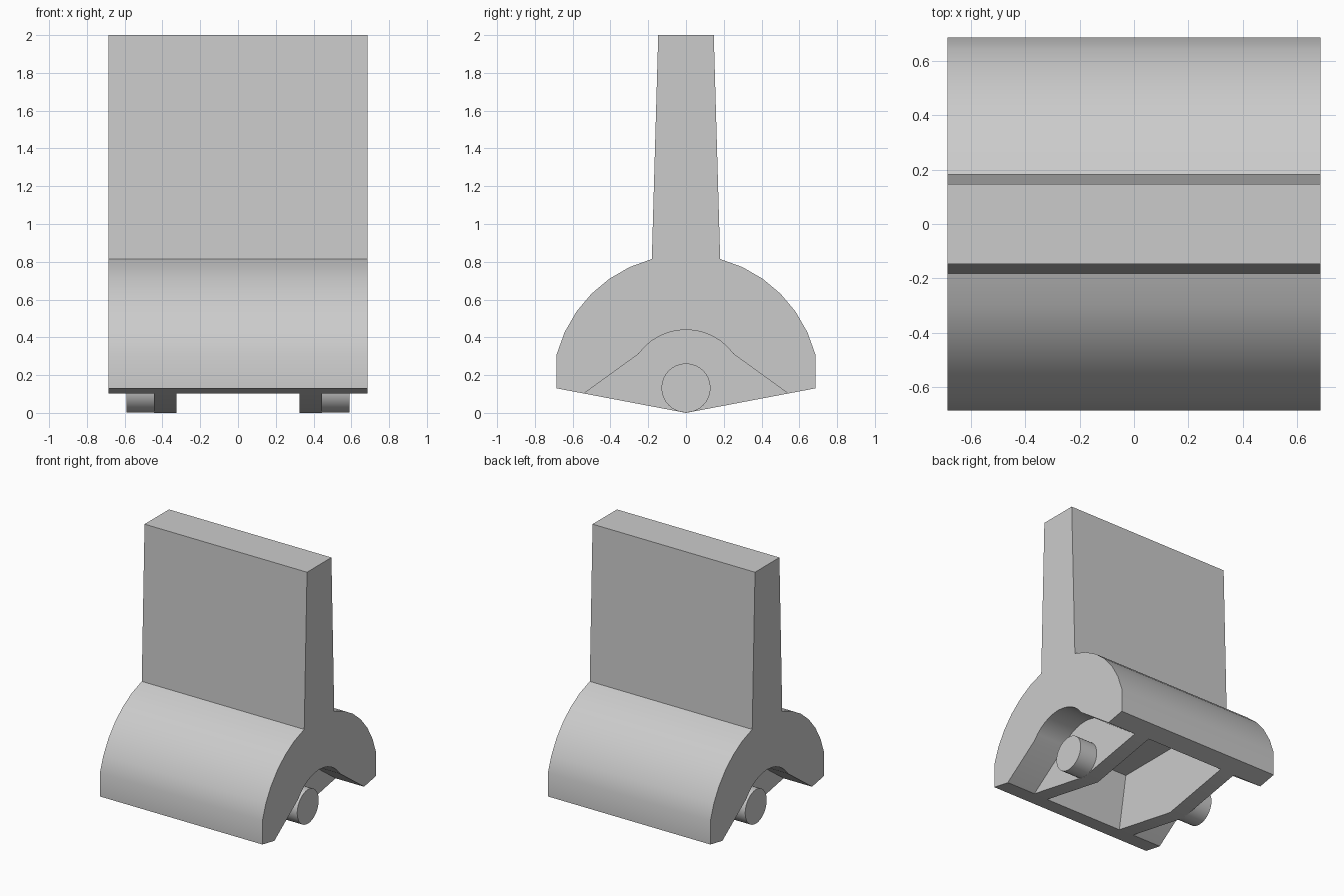
import bpy, bmesh, math

if "Cube" in bpy.data.objects:
    bpy.data.objects.remove(bpy.data.objects["Cube"])

grey = bpy.data.materials.new("plain grey")
grey.diffuse_color = (0.6, 0.6, 0.6, 1)
grey.use_nodes = True
grey.node_tree.nodes["Principled BSDF"].inputs["Base Color"].default_value = grey.diffuse_color


def extrude_x(name, profile, x0, x1):
    """Solid made from a (y, z) outline swept along x."""
    bm = bmesh.new()
    face = bm.faces.new([bm.verts.new((x0, y, z)) for y, z in profile])
    ext = bmesh.ops.extrude_face_region(bm, geom=[face])
    bmesh.ops.translate(bm, vec=(x1 - x0, 0, 0),
                        verts=[v for v in ext["geom"] if isinstance(v, bmesh.types.BMVert)])
    bmesh.ops.recalc_face_normals(bm, faces=bm.faces)
    mesh = bpy.data.meshes.new(name)
    bm.to_mesh(mesh)
    bm.free()
    mesh.materials.append(grey)
    ob = bpy.data.objects.new(name, mesh)
    bpy.context.collection.objects.link(ob)
    return ob


def arc(r, a0, a1, n, cz=0.13):
    angles = [math.radians(a0 + (a1 - a0) * i / n) for i in range(n + 1)]
    return [(r * math.cos(a), cz + r * math.sin(a)) for a in angles]


def mirrored(half):
    """Complete an outline drawn on the +y side, bottom to top."""
    return half + [(-y, z) for y, z in reversed(half)]


def select_only(ob):
    bpy.ops.object.select_all(action='DESELECT')
    ob.select_set(True)
    bpy.context.view_layer.objects.active = ob


# Rounded base with tapered upright plate and shallow V underside
half = [(0.685, 0.13)] + arc(0.708, 14.7, 75.2, 6) + [(0.147, 2.0)]
body = extrude_x("body", [(0, 0)] + mirrored(half), -0.685, 0.685)

# Arched recesses at both ends, and the pocket between the two ribs
arch = [(0.54, -0.1), (0.54, 0.103)] + arc(0.31, 36, 144, 12) + [(-0.54, 0.103), (-0.54, -0.1)]
pocket = mirrored([(0.58, -0.1), (0.545, 0.103), (0.475, 0.505)])
cutters = [extrude_x("arch_cutter", arch, 0.445, 0.8),
           extrude_x("arch_cutter", arch, -0.8, -0.445),
           extrude_x("pocket_cutter", pocket, -0.325, 0.325)]
select_only(body)
for cutter in cutters:
    mod = body.modifiers.new("cut", 'BOOLEAN')
    mod.operation = 'DIFFERENCE'
    mod.solver = 'EXACT'
    mod.object = cutter
    bpy.ops.object.modifier_apply(modifier=mod.name)
for cutter in cutters:
    bpy.data.objects.remove(cutter)

# Round pins on the outer faces of the ribs
parts = [body]
for side, name in ((1, "right_pin"), (-1, "left_pin")):
    bpy.ops.mesh.primitive_cylinder_add(vertices=32, radius=0.13, depth=0.155,
                                        location=(side * 0.5125, 0, 0.132),
                                        rotation=(0, math.pi / 2, 0))
    pin = bpy.context.object
    pin.name = name
    pin.data.materials.append(grey)
    parts.append(pin)

for ob in parts:
    select_only(ob)
    bpy.ops.object.shade_smooth_by_angle(angle=math.radians(30))
